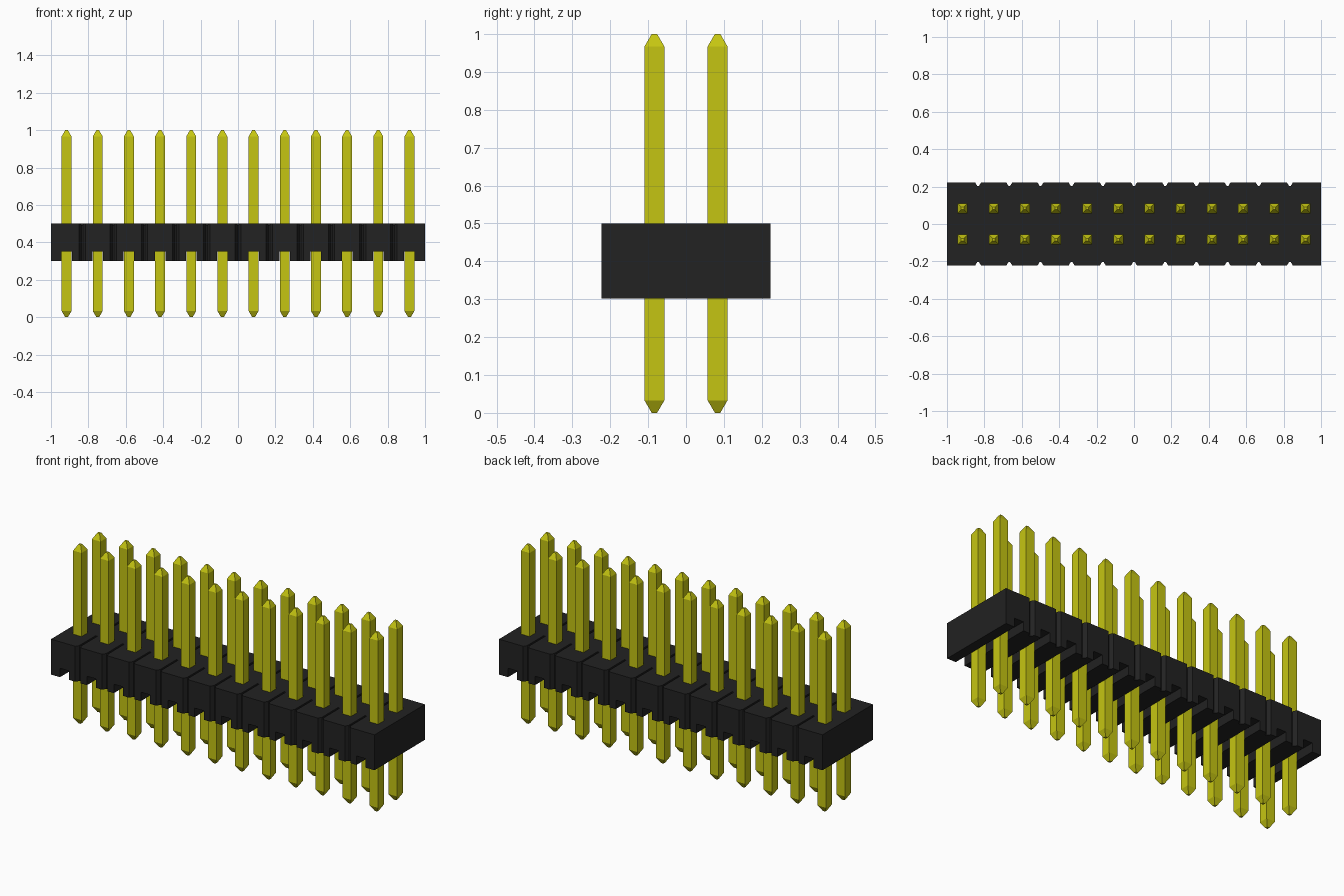
import bpy, bmesh

cube = bpy.data.objects.get("Cube")
if cube:
    bpy.data.objects.remove(cube, do_unlink=True)

COLS = 12
PITCH = 2.0 / COLS
ROW_Y = PITCH / 2
HALF_Y = 0.223
Z0, Z1 = 0.302, 0.5
PIN_HALF = 0.0262
COL_X = [-1 + PITCH * (i + 0.5) for i in range(COLS)]
SEAM_X = [-1 + PITCH * i for i in range(1, COLS)]


def material(name, rgb):
    m = bpy.data.materials.new(name)
    m.use_nodes = True
    m.diffuse_color = (*rgb, 1)
    bsdf = m.node_tree.nodes["Principled BSDF"]
    bsdf.inputs["Base Color"].default_value = (*rgb, 1)
    bsdf.inputs["Roughness"].default_value = 0.6
    return m


def make_object(name, bm, mat):
    bmesh.ops.recalc_face_normals(bm, faces=bm.faces)
    me = bpy.data.meshes.new(name)
    bm.to_mesh(me)
    bm.free()
    me.materials.append(mat)
    ob = bpy.data.objects.new(name, me)
    bpy.context.collection.objects.link(ob)
    return ob


def add_box(bm, x0, x1, y0, y1, z0, z1):
    verts = bmesh.ops.create_cube(bm, size=1)["verts"]
    for v in verts:
        v.co = ((x0 + x1) / 2 + v.co.x * (x1 - x0),
                (y0 + y1) / 2 + v.co.y * (y1 - y0),
                (z0 + z1) / 2 + v.co.z * (z1 - z0))


black = material("black_plastic", (0.016, 0.016, 0.016))
gold = material("gold_metal", (0.56, 0.56, 0.006))

# Housing: outline with a bevelled groove at every seam, extruded upwards
front = [(-1, -HALF_Y)]
for x in SEAM_X:
    front += [(x - 0.017, -HALF_Y), (x - 0.004, -HALF_Y + 0.02),
              (x + 0.004, -HALF_Y + 0.02), (x + 0.017, -HALF_Y)]
front.append((1, -HALF_Y))
outline = front + [(x, -y) for x, y in reversed(front)]
bm = bmesh.new()
base = bm.faces.new([bm.verts.new((x, y, Z0)) for x, y in outline])
top = bmesh.ops.extrude_face_region(bm, geom=[base])["geom"]
for v in top:
    if isinstance(v, bmesh.types.BMVert):
        v.co.z = Z1
housing = make_object("housing", bm, black)

# Cutter: channels under the pins and fine score lines on top
bm = bmesh.new()
for x in COL_X:
    add_box(bm, x - 0.028, x + 0.028, -0.3, 0.3, Z0 - 0.1, 0.352)
for x in SEAM_X:
    for side in (-1, 1):
        y0, y1 = sorted((side * 0.06, side * 0.3))
        add_box(bm, x - 0.0055, x + 0.0055, y0, y1, Z1 - 0.008, Z1 + 0.1)
cutter = make_object("housing_cutter", bm, black)
cutter.hide_render = True

mod = housing.modifiers.new("channels", "BOOLEAN")
mod.operation = "DIFFERENCE"
mod.solver = "EXACT"
mod.object = cutter
bpy.context.view_layer.objects.active = housing
bpy.ops.object.modifier_apply(modifier=mod.name)
bpy.data.objects.remove(cutter, do_unlink=True)

# Pin: square bar with tapered tips, one mesh shared by all pins
bm = bmesh.new()
rings = []
for z, r in ((0, 0.007), (0.033, PIN_HALF), (0.967, PIN_HALF), (1, 0.007)):
    rings.append([bm.verts.new((sx * r, sy * r, z))
                  for sx, sy in ((-1, -1), (1, -1), (1, 1), (-1, 1))])
for a, b in zip(rings, rings[1:]):
    for i in range(4):
        j = (i + 1) % 4
        bm.faces.new((a[i], a[j], b[j], b[i]))
bm.faces.new(rings[0])
bm.faces.new(rings[-1])
first_pin = make_object("pin", bm, gold)
pin_mesh = first_pin.data
bpy.data.objects.remove(first_pin, do_unlink=True)

# Two rows of pins
for row, y in (("front", -ROW_Y), ("back", ROW_Y)):
    for i, x in enumerate(COL_X, 1):
        ob = bpy.data.objects.new(f"{row}_pin_{i}", pin_mesh)
        ob.location = (x, y, 0)
        bpy.context.collection.objects.link(ob)
